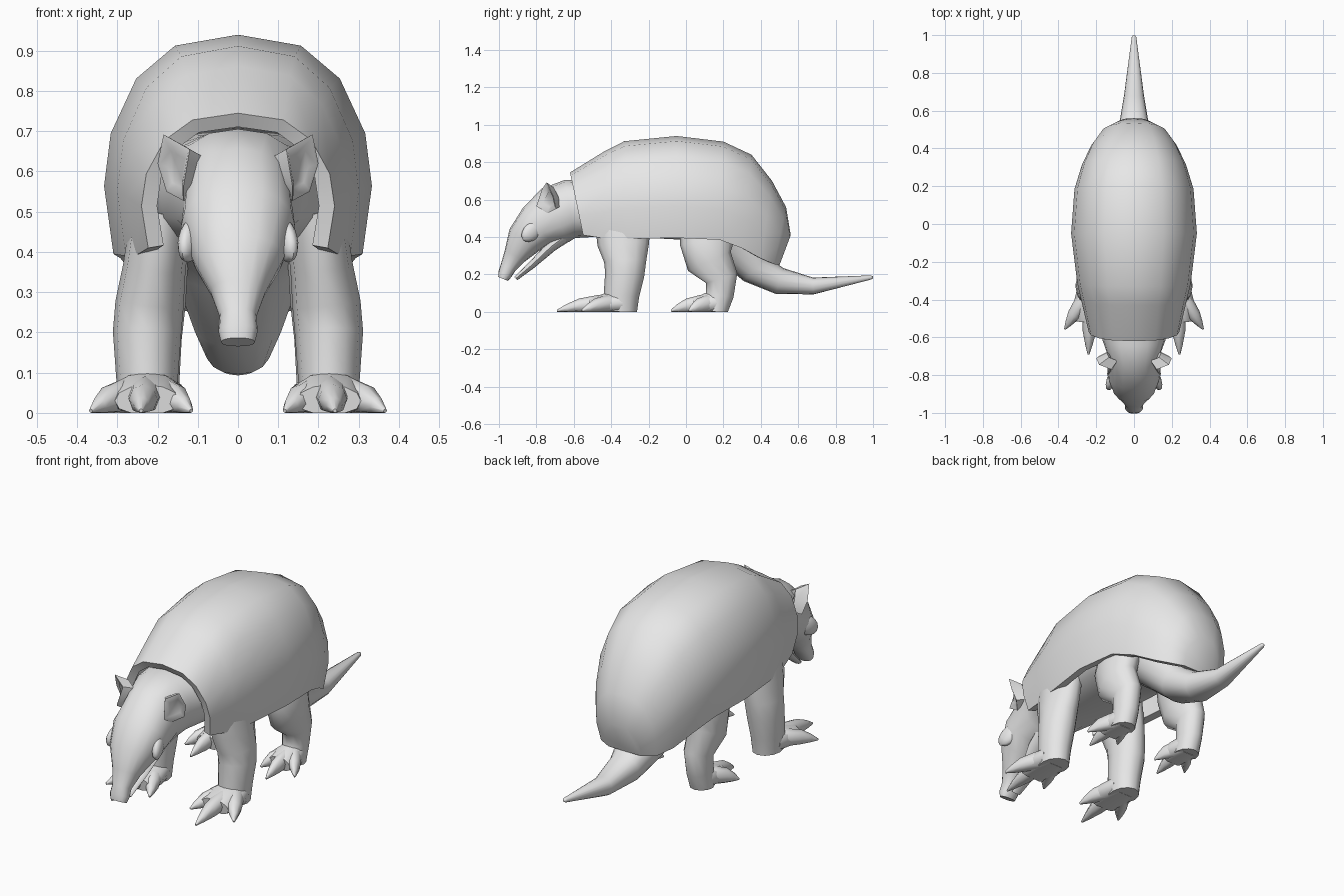
import bpy, bmesh, math
from mathutils import Vector, Matrix

default = bpy.data.objects.get("Cube")
if default:
    bpy.data.objects.remove(default, do_unlink=True)

grey = bpy.data.materials.new("plain_grey")
grey.use_nodes = True
grey.diffuse_color = (0.8, 0.8, 0.8, 1)
grey.node_tree.nodes["Principled BSDF"].inputs["Base Color"].default_value = (0.8, 0.8, 0.8, 1)


def finish(name, bm, angle=60, thickness=0):
    """Turn a bmesh into a smooth shaded object, thickened inward if asked."""
    bmesh.ops.recalc_face_normals(bm, faces=bm.faces)
    mesh = bpy.data.meshes.new(name)
    bm.to_mesh(mesh)
    bm.free()
    mesh.materials.append(grey)
    obj = bpy.data.objects.new(name, mesh)
    bpy.context.collection.objects.link(obj)
    bpy.ops.object.select_all(action="DESELECT")
    obj.select_set(True)
    bpy.context.view_layer.objects.active = obj
    if thickness:
        solid = obj.modifiers.new("thickness", "SOLIDIFY")
        solid.thickness = thickness
        solid.offset = -1
        bpy.ops.object.modifier_apply(modifier=solid.name)
    bpy.ops.object.shade_smooth_by_angle(angle=math.radians(angle))


def skin(bm, rings, closed=True):
    """Bridge consecutive rings of points with quads."""
    rows = [[bm.verts.new(p) for p in ring] for ring in rings]
    for a, b in zip(rows, rows[1:]):
        n = len(a)
        for i in range(n if closed else n - 1):
            j = (i + 1) % n
            bm.faces.new((a[i], a[j], b[j], b[i]))
    return rows


def loft(name, stations, sides=12, mirror=1, power=1):
    """Tube through (x, y, z, half width, half depth), resting on the floor; low power is boxier."""
    centres = [Vector((mirror * s[0], s[1], s[2])) for s in stations]
    rings = []
    for k, s in enumerate(stations):
        tangent = (centres[min(k + 1, len(centres) - 1)] - centres[max(k - 1, 0)]).normalized()
        across = Vector((1, 0, 0))
        across = (across - tangent * across.dot(tangent)).normalized()
        up = across.cross(tangent)
        ring = []
        for i in range(sides):
            c, d = [math.copysign(abs(f) ** power, f) for f in
                    (math.cos(math.tau * i / sides), math.sin(math.tau * i / sides))]
            p = centres[k] + across * c * s[3] + up * d * s[4]
            p.z = max(p.z, 0)
            ring.append(p)
        rings.append(ring)
    bm = bmesh.new()
    rows = skin(bm, rings)
    bm.faces.new(rows[0])
    bm.faces.new(rows[-1])
    finish(name, bm)


# Shell: arched sections, (rim y, crest y, rim z, crest z, half width)
half_arch = [(0.93, 0), (1, 0.31), (0.95, 0.55), (0.76, 0.8), (0.47, 0.95)]
arch = half_arch + [(0, 1)] + [(-u, v) for u, v in reversed(half_arch)]
sections = [
    (-0.55, -0.62, 0.41, 0.745, 0.24), (-0.42, -0.43, 0.39, 0.862, 0.275),
    (-0.31, -0.33, 0.39, 0.912, 0.3), (-0.05, -0.05, 0.395, 0.94, 0.333),
    (0.18, 0.2, 0.385, 0.91, 0.315), (0.3, 0.35, 0.34, 0.84, 0.275),
    (0.4, 0.46, 0.285, 0.7, 0.225), (0.47, 0.535, 0.255, 0.56, 0.17),
    (0.5, 0.56, 0.25, 0.41, 0.1)]
bm = bmesh.new()
rows = skin(bm, [[(w * u, yb + (yt - yb) * v, zb + (zt - zb) * v) for u, v in arch]
                 for yb, yt, zb, zt, w in sections], closed=False)
bm.faces.new(rows[-1])
finish("shell", bm, 65, thickness=0.04)

# Head, body and tail in one skin, from nose to tail tip
spine = [
    (-0.978, 0.176, 0.042, 0.028), (-0.967, 0.203, 0.049, 0.038),
    (-0.95, 0.24, 0.046, 0.043), (-0.915, 0.3, 0.068, 0.062),
    (-0.865, 0.383, 0.113, 0.098), (-0.795, 0.462, 0.142, 0.122),
    (-0.7, 0.515, 0.135, 0.16), (-0.62, 0.55, 0.165, 0.158),
    (-0.5, 0.55, 0.195, 0.15), (-0.35, 0.55, 0.23, 0.15),
    (-0.1, 0.55, 0.25, 0.16), (0.1, 0.52, 0.24, 0.15),
    (0.25, 0.4, 0.175, 0.145), (0.37, 0.23, 0.115, 0.09),
    (0.5, 0.165, 0.083, 0.072), (0.68, 0.138, 0.053, 0.045),
    (0.99, 0.184, 0.012, 0.011), (1.0, 0.185, 0.005, 0.005)]
loft("body_head_and_tail", [(0, *s) for s in spine], sides=16, power=0.88)

# Lower jaw
loft("lower_jaw", [(0, -0.6, 0.44, 0.08, 0.04), (0, -0.72, 0.35, 0.075, 0.03),
                   (0, -0.825, 0.25, 0.048, 0.02), (0, -0.91, 0.178, 0.025, 0.012)])

# Leg columns, palms and three splayed toes per paw
front_leg = [(0.19, -0.34, 0.5, 0.075, 0.15), (0.208, -0.335, 0.36, 0.078, 0.138),
             (0.22, -0.325, 0.27, 0.085, 0.113), (0.226, -0.328, 0.2, 0.085, 0.105),
             (0.226, -0.345, 0.09, 0.077, 0.095), (0.226, -0.35, 0, 0.07, 0.088)]
hind_leg = [(0.185, 0.12, 0.47, 0.075, 0.15), (0.205, 0.11, 0.36, 0.08, 0.142),
            (0.21, 0.125, 0.27, 0.08, 0.125), (0.205, 0.19, 0.18, 0.065, 0.088),
            (0.205, 0.18, 0.09, 0.06, 0.075), (0.205, 0.158, 0, 0.06, 0.068)]
legs = (("front", front_leg, -0.34, 0.35, 1), ("hind", hind_leg, 0.17, 0.25, 0.78))
toes = (("outer", 0.14, 0.62), ("middle", 0.015, 1), ("inner", -0.11, 0.62))
outline = [(0.12, -0.77, 0.655), (0.185, -0.745, 0.692), (0.2, -0.71, 0.62),
           (0.178, -0.695, 0.55), (0.135, -0.74, 0.527), (0.135, -0.8, 0.565)]

for side, s in (("left", 1), ("right", -1)):
    for kind, stations, ankle, reach, splay in legs:
        middle = stations[-1][0]
        loft(f"{side}_{kind}_leg", stations, mirror=s)
        loft(f"{side}_{kind}_palm",
             [(middle, ankle - reach * f, z, a * splay, b) for f, z, a, b in
              [(0, 0.045, 0.075, 0.065), (0.25, 0.04, 0.095, 0.06), (0.5, 0.03, 0.08, 0.04)]],
             mirror=s)
        for toe, spread, length in toes:
            path = [(0, 0.045, 0.05, 0.05), (0.35, 0.045, 0.042, 0.046),
                    (0.65, 0.033, 0.036, 0.038), (0.85, 0.018, 0.02, 0.022),
                    (1, 0.005, 0.005, 0.005)]
            loft(f"{side}_{kind}_{toe}_toe",
                 [(middle + spread * splay * f, ankle - reach * length * f, z, a * splay, b)
                  for f, z, a, b in path], sides=8, mirror=s)

    # Cupped ear: inner bowl, rim, back
    rim_pts = [Vector((s * x, y, z)) for x, y, z in outline]
    mid = sum(rim_pts, Vector()) / len(rim_pts)
    bowl = [mid + (p - mid) * 0.55 + Vector((-s * 0.006, 0.012, 0)) for p in rim_pts]
    lip = [mid + (p - mid) * 0.88 for p in rim_pts]
    root = Vector((s * 0.115, -0.705, 0.6))
    back = [root + (p - mid) * 0.7 for p in rim_pts]
    bm = bmesh.new()
    rows = skin(bm, [bowl, lip, rim_pts, back])
    bm.faces.new(rows[0])
    bm.faces.new(rows[-1])
    finish(f"{side}_ear", bm, 50)

    # Almond eye
    bm = bmesh.new()
    place = (Matrix.Translation((s * 0.118, -0.822, 0.43))
             @ Matrix.Rotation(math.radians(20 * s), 4, "Z")
             @ Matrix.Rotation(math.radians(38), 4, "X")
             @ Matrix.Diagonal((0.026, 0.07, 0.046, 1)))
    bmesh.ops.create_uvsphere(bm, u_segments=12, v_segments=8, radius=1, matrix=place)
    finish(f"{side}_eye", bm)
